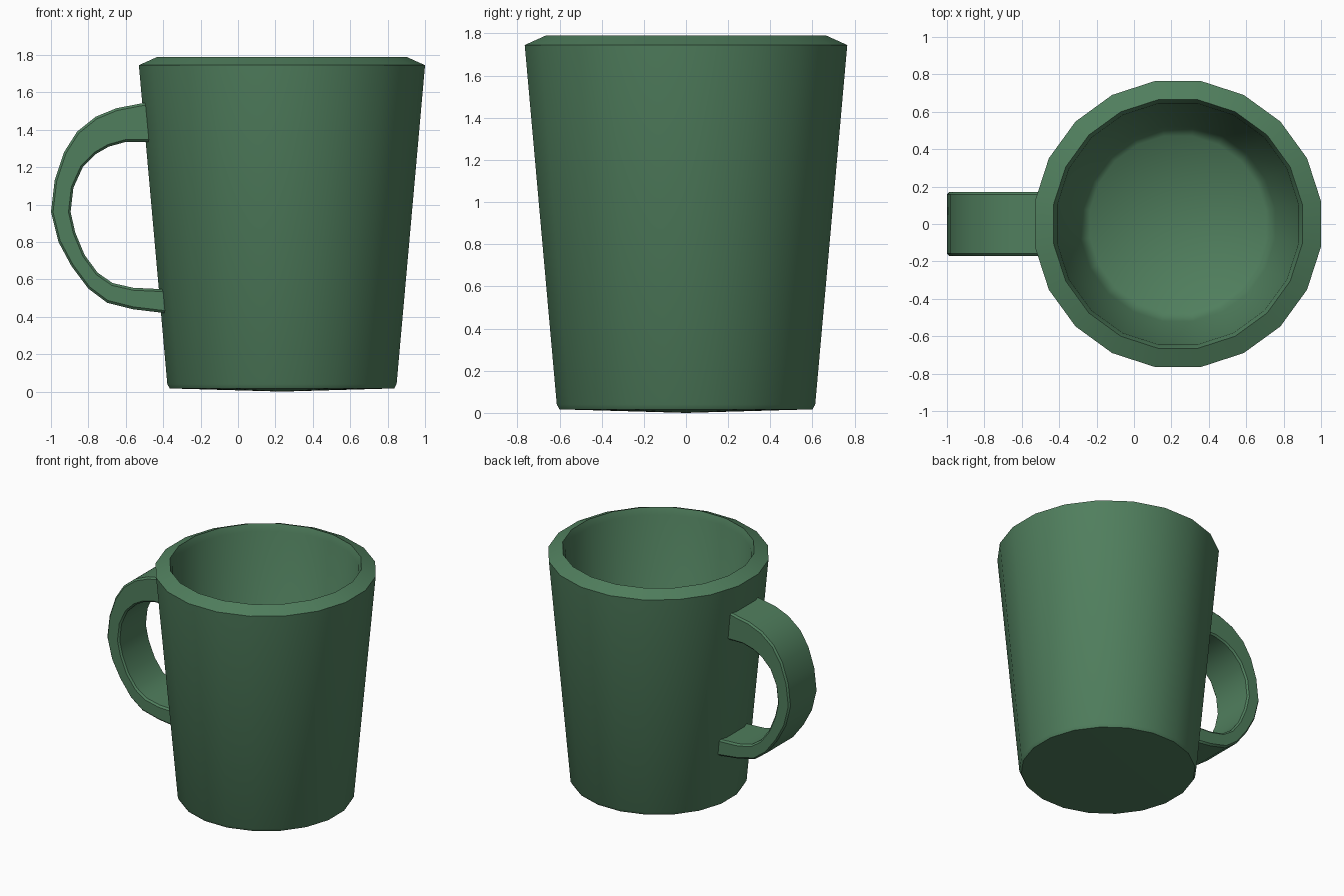
import bpy, bmesh, math

if "Cube" in bpy.data.objects:
    bpy.data.objects.remove(bpy.data.objects["Cube"])

SIDES = 20
CUP_X = 0.235
HALF_WIDTH = 0.17

green = bpy.data.materials.new("mug green")
green.use_nodes = True
colour = (0.08, 0.21, 0.11, 1)
green.diffuse_color = colour
green.node_tree.nodes["Principled BSDF"].inputs["Base Color"].default_value = colour


def finish(name, bm, angle):
    bmesh.ops.recalc_face_normals(bm, faces=bm.faces)
    mesh = bpy.data.meshes.new(name)
    bm.to_mesh(mesh)
    bm.free()
    mesh.materials.append(green)
    obj = bpy.data.objects.new(name, mesh)
    bpy.context.collection.objects.link(obj)
    bpy.ops.object.select_all(action="DESELECT")
    obj.select_set(True)
    bpy.context.view_layer.objects.active = obj
    bpy.ops.object.shade_smooth_by_angle(angle=math.radians(angle))
    return obj


# Cup: outer wall, sloped rim, inner wall and floor turned from one profile
# (distance from the axis to a flat side, height)
profile = [(0.6, 0.017), (0.613, 0.04), (0.765, 1.745), (0.665, 1.79),
           (0.645, 1.74), (0.52, 0.16), (0.47, 0.11)]
bm = bmesh.new()
rings = []
for flat, z in profile:
    r = flat / math.cos(math.pi / SIDES)
    ring = []
    for i in range(SIDES):
        a = math.tau * (i + 0.5) / SIDES
        ring.append(bm.verts.new((CUP_X + r * math.cos(a), r * math.sin(a), z)))
    rings.append(ring)
for low, high in zip(rings, rings[1:]):
    for i in range(SIDES):
        j = (i + 1) % SIDES
        bm.faces.new((low[i], low[j], high[j], high[i]))
# Slightly domed base and the inside floor
for ring, z in ((rings[0], 0), (rings[-1], 0.1)):
    centre = bm.verts.new((CUP_X, 0, z))
    for i in range(SIDES):
        bm.faces.new((ring[i], ring[(i + 1) % SIDES], centre))
finish("cup", bm, 50)

# Handle: a flat band swept between an outer and an inner curve (x, z)
outer = [(-0.43, 1.555), (-0.52, 1.54), (-0.65, 1.515), (-0.76, 1.47), (-0.86, 1.39),
         (-0.93, 1.28), (-0.98, 1.13), (-1, 0.96), (-0.96, 0.8), (-0.89, 0.67),
         (-0.8, 0.55), (-0.7, 0.475), (-0.56, 0.44), (-0.35, 0.415)]
inner = [(-0.43, 1.335), (-0.5, 1.335), (-0.6, 1.335), (-0.69, 1.31), (-0.76, 1.27),
         (-0.83, 1.2), (-0.88, 1.09), (-0.895, 0.96), (-0.87, 0.85), (-0.82, 0.73),
         (-0.75, 0.635), (-0.67, 0.58), (-0.56, 0.555), (-0.35, 0.545)]
bm = bmesh.new()
sections = []
for (ox, oz), (ix, iz) in zip(outer, inner):
    corners = ((ox, -HALF_WIDTH, oz), (ox, HALF_WIDTH, oz),
               (ix, HALF_WIDTH, iz), (ix, -HALF_WIDTH, iz))
    sections.append([bm.verts.new(c) for c in corners])
for a, b in zip(sections, sections[1:]):
    for i in range(4):
        j = (i + 1) % 4
        bm.faces.new((a[i], a[j], b[j], b[i]))
bm.faces.new(sections[0])
bm.faces.new(sections[-1])
handle = finish("handle", bm, 50)
bevel = handle.modifiers.new("soft edges", "BEVEL")
bevel.width = 0.012
bevel.segments = 1
bevel.limit_method = "ANGLE"
bevel.angle_limit = math.radians(60)
